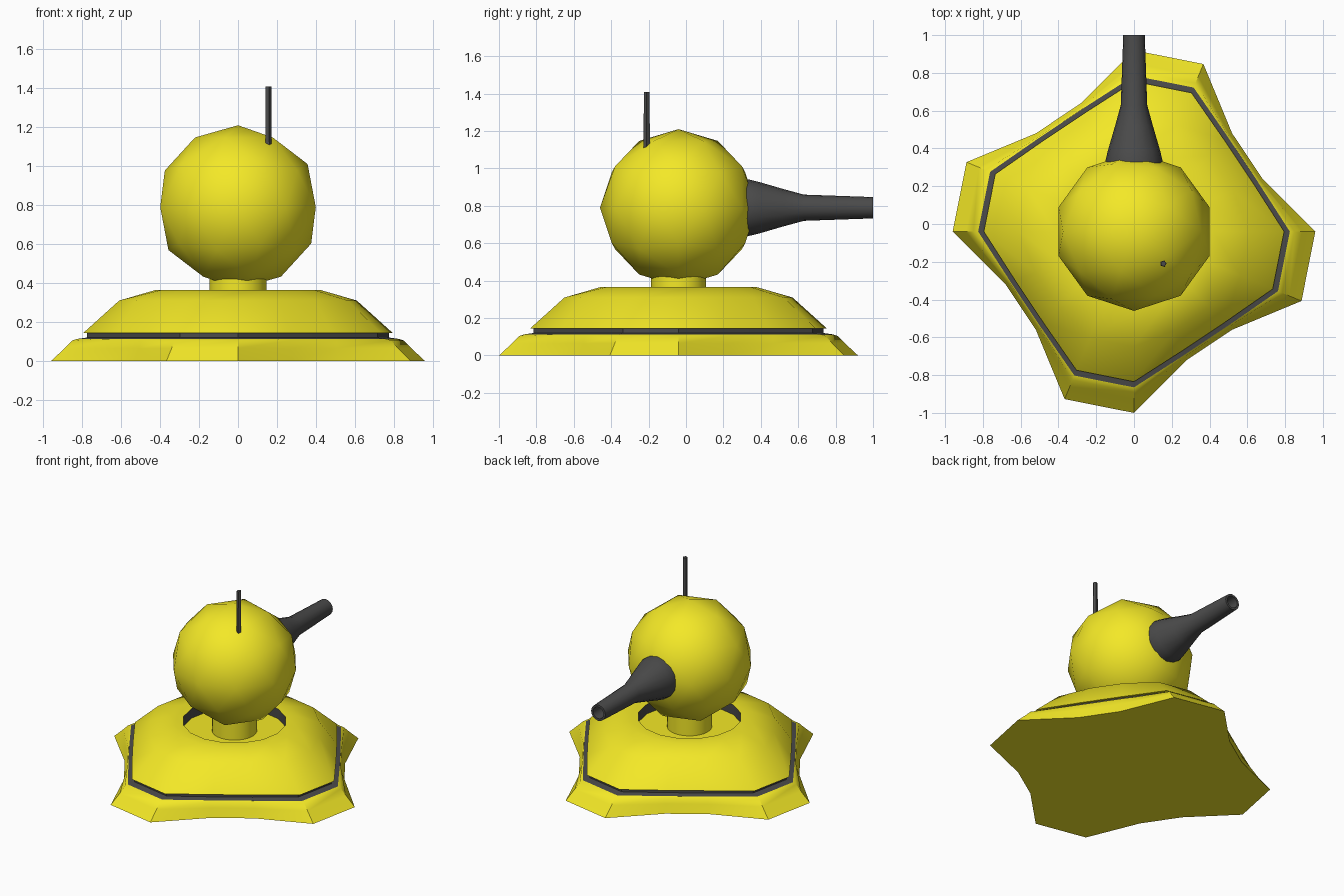
import bpy, bmesh, math
from math import pi, sin, cos, radians
from mathutils import Matrix, Vector

if "Cube" in bpy.data.objects:
    bpy.data.objects.remove(bpy.data.objects["Cube"])

CY = -0.04   # y of the turret axis
CZ = 0.79    # height of the ball centre


def material(name, rgb):
    m = bpy.data.materials.new(name)
    m.diffuse_color = (*rgb, 1)
    m.use_nodes = True
    m.node_tree.nodes["Principled BSDF"].inputs["Base Color"].default_value = m.diffuse_color
    return m


yellow = material("yellow_paint", (0.9, 0.81, 0.02))
dark = material("dark_metal", (0.07, 0.07, 0.07))


def finish(bm, name, mat, angle=40):
    me = bpy.data.meshes.new(name)
    bm.to_mesh(me)
    bm.free()
    ob = bpy.data.objects.new(name, me)
    bpy.context.collection.objects.link(ob)
    me.materials.append(mat)
    bpy.ops.object.select_all(action='DESELECT')
    ob.select_set(True)
    bpy.context.view_layer.objects.active = ob
    bpy.ops.object.shade_smooth_by_angle(angle=radians(angle))
    return ob


def loft(name, levels, mat, n=16, matrix=None, cap_start=False, cap_end=False, angle=40):
    """Rings of (corner radius, side radius, height); pairs of points alternate radius."""
    bm = bmesh.new()
    rings = []
    for corner, side, h in levels:
        ring = []
        for i in range(n):
            r = corner if i % 4 < 2 else side
            a = -2 * pi * i / n
            ring.append(bm.verts.new((r * cos(a), r * sin(a), h)))
        rings.append(ring)
    for lo, hi in zip(rings, rings[1:]):
        for i in range(n):
            j = (i + 1) % n
            bm.faces.new((lo[j], lo[i], hi[i], hi[j]))
    if cap_start:
        bm.faces.new(rings[0])
    if cap_end:
        bm.faces.new(rings[-1][::-1])
    bm.transform(matrix or Matrix.Translation((0, CY, 0)))
    return finish(bm, name, mat, angle)


def round_levels(*pts):
    return [(r, r, h) for r, h in pts]


# flared four-cornered skirt
loft("base_skirt", [(0.96, 0.735, 0), (0.89, 0.72, 0.065), (0.85, 0.712, 0.105),
                    (0.825, 0.705, 0.113)], yellow, cap_start=True)

# dark groove between skirt and hull
loft("groove_band", [(0.825, 0.705, 0.113), (0.775, 0.665, 0.12),
                     (0.775, 0.665, 0.143)], dark)

# hull rising to a round, flat top
loft("upper_hull", [(0.775, 0.665, 0.143), (0.795, 0.68, 0.143), (0.61, 0.565, 0.31),
                    (0.42, 0.42, 0.365), (0.34, 0.34, 0.365)], yellow, angle=50)

# recessed turret well
loft("well_wall", round_levels((0.34, 0.365), (0.34, 0.295)), dark)
loft("well_floor", round_levels((0.34, 0.295), (0.10, 0.295)), yellow)

# neck under the ball
loft("neck", round_levels((0.147, 0.29), (0.147, 0.45)), yellow, n=24,
     cap_start=True, cap_end=True)

# low-poly turret ball
bm = bmesh.new()
bmesh.ops.create_icosphere(bm, subdivisions=2, radius=0.42)
bm.transform(Matrix.Translation((0, CY, CZ)) @ Matrix.Rotation(pi, 4, 'Z'))
finish(bm, "turret_ball", yellow, 60)

# barrel pointing to the back, with a bore
along_y = Matrix.Translation((0, 0, CZ)) @ Matrix.Rotation(-pi / 2, 4, 'X')
loft("barrel", round_levels((0.15, 0.26), (0.15, 0.34), (0.138, 0.39), (0.10, 0.52),
                            (0.07, 0.63), (0.057, 1.0), (0.042, 1.0), (0.042, 0.9)),
     dark, matrix=along_y, cap_start=True, cap_end=True)

# antenna
loft("antenna", round_levels((0.018, 1.08), (0.016, 1.41)), dark, n=5,
     matrix=Matrix.Translation((0.155, -0.21, 0)), cap_start=True, cap_end=True)
